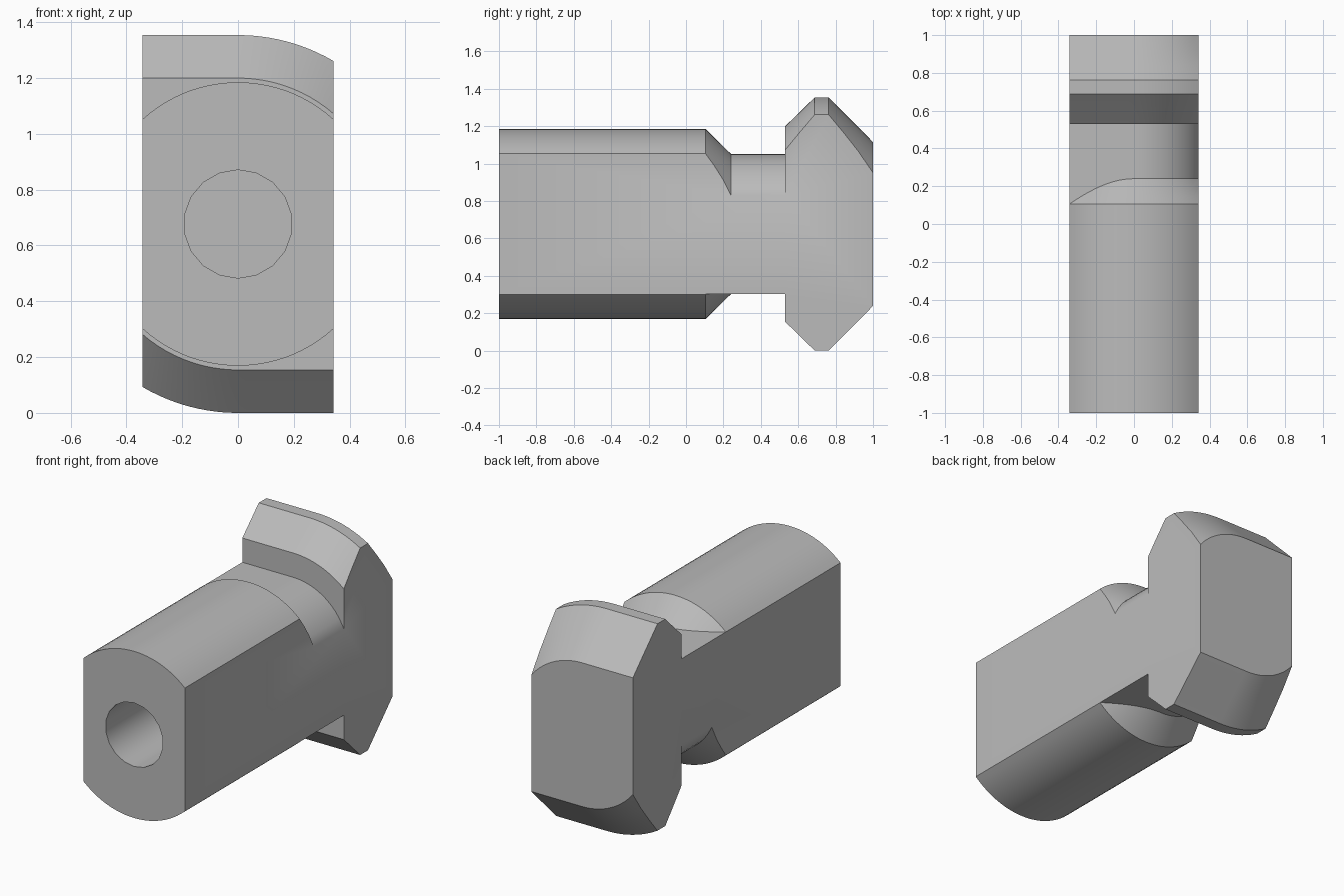
import bpy, bmesh, math

if "Cube" in bpy.data.objects:
    bpy.data.objects.remove(bpy.data.objects["Cube"])

HALF_W = 0.342     # half width between the flat sides
MID_Z = 0.677      # height of the long axis
R_BODY, R_NECK = 0.508, 0.375
Y_CONE, Y_NECK, Y_HEAD = 0.105, 0.24, 0.53
COLS = 24

steel = bpy.data.materials.new("steel grey")
steel.diffuse_color = (0.5, 0.5, 0.5, 1)
steel.use_nodes = True
steel.node_tree.nodes["Principled BSDF"].inputs["Base Color"].default_value = steel.diffuse_color


def arc(r, x):
    return math.sqrt(max(r * r - x * x, 0.0))


def lobed(r, x):
    """Flat on the left half, round on the right half."""
    return r if x < 0 else arc(r, x)


def column(x):
    """Upper outline (y, height) along the length at one x."""
    slope = (R_BODY - R_NECK) / (Y_NECK - Y_CONE)
    r_end = max(R_NECK, math.hypot(x, R_NECK)) if x < 0 else R_NECK
    y_end = Y_CONE + (R_BODY - r_end) / slope
    pts = [(-1.0, arc(R_BODY, x))]
    # cone running down onto the neck
    for k in range(4):
        t = k / 3
        pts.append((Y_CONE + (y_end - Y_CONE) * t,
                    arc(R_BODY + (r_end - R_BODY) * t, x)))
    # neck, then the bevelled head
    pts.append((Y_HEAD, lobed(R_NECK, x)))
    head = [(Y_HEAD, 0.523), (0.61, 0.60), (0.688, 0.677), (0.763, 0.677),
            (0.842, 0.597), (0.921, 0.518), (1.0, 0.438)]
    pts += [(y, lobed(r, x)) for y, r in head]
    return pts


# Bolt: upper skin, lower skin as its half turn, then flat sides and ends
bm = bmesh.new()
xs = [HALF_W * (2 * i / COLS - 1) for i in range(COLS + 1)]


def skin(s):
    grid = [[bm.verts.new((s * x, y, MID_Z + s * h)) for y, h in column(x)]
            for x in xs]
    for a, b in zip(grid, grid[1:]):
        for j in range(len(a) - 1):
            bm.faces.new((a[j], b[j], b[j + 1], a[j + 1]))
    return grid


top, low = skin(1), skin(-1)
bm.faces.new(top[-1] + low[0][::-1])
bm.faces.new(top[0] + low[-1][::-1])
for j in (0, -1):
    bm.faces.new([c[j] for c in top] + [c[j] for c in low])
bmesh.ops.recalc_face_normals(bm, faces=bm.faces[:])
mesh = bpy.data.meshes.new("hammer_head_bolt")
bm.to_mesh(mesh)
bm.free()
mesh.materials.append(steel)
bolt = bpy.data.objects.new("hammer_head_bolt", mesh)
bpy.context.collection.objects.link(bolt)

# Blind bore in the front end
y0, y1 = -1.2, 0.4
bpy.ops.mesh.primitive_cylinder_add(vertices=18, radius=0.194, depth=y1 - y0,
                                    location=(0, (y0 + y1) / 2, MID_Z),
                                    rotation=(math.pi / 2, 0, 0))
cutter = bpy.context.object
cutter.name = "bore_cutter"
cutter.hide_render = True
cutter.data.materials.append(steel)

bpy.ops.object.select_all(action='DESELECT')
bolt.select_set(True)
bpy.context.view_layer.objects.active = bolt
cut = bolt.modifiers.new("bore", 'BOOLEAN')
cut.operation = 'DIFFERENCE'
cut.solver = 'EXACT'
cut.object = cutter
bpy.ops.object.modifier_apply(modifier=cut.name)
bpy.data.objects.remove(cutter)
bpy.ops.object.shade_smooth_by_angle(angle=math.radians(30))
